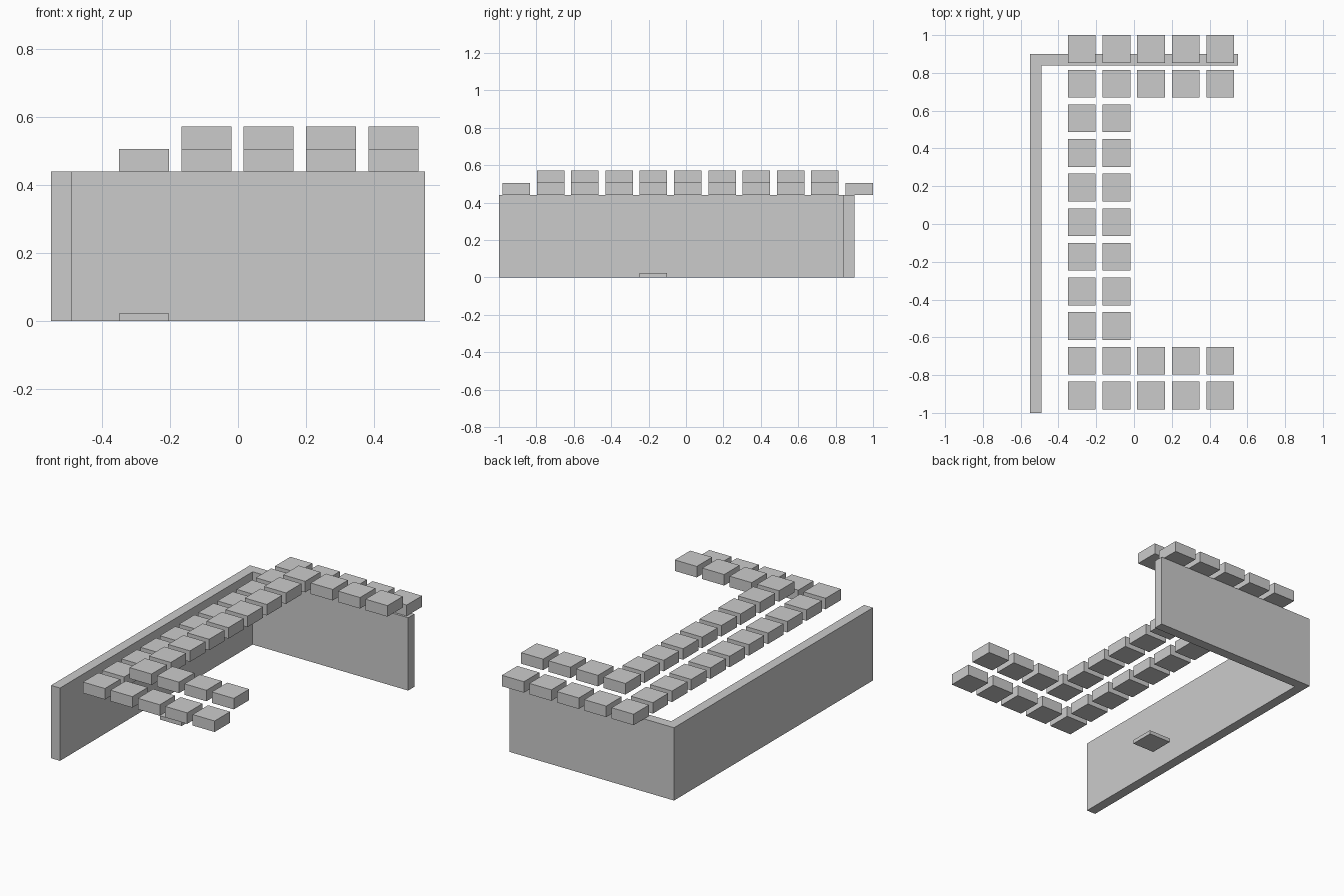
import bpy
import bmesh

if "Cube" in bpy.data.objects:
    bpy.data.objects.remove(bpy.data.objects["Cube"])

grey = bpy.data.materials.new("light_grey")
grey.diffuse_color = (0.6, 0.6, 0.6, 1)
grey.use_nodes = True
grey.node_tree.nodes["Principled BSDF"].inputs["Base Color"].default_value = grey.diffuse_color


def finish(name, bm):
    mesh = bpy.data.meshes.new(name)
    bmesh.ops.recalc_face_normals(bm, faces=bm.faces)
    bm.to_mesh(mesh)
    bm.free()
    mesh.materials.append(grey)
    obj = bpy.data.objects.new(name, mesh)
    bpy.context.collection.objects.link(obj)
    return obj


def prism(name, outline, z0, z1):
    """Extrude a flat outline upwards from z0 to z1."""
    bm = bmesh.new()
    face = bm.faces.new([bm.verts.new((x, y, z0)) for x, y in outline])
    top = bmesh.ops.extrude_face_region(bm, geom=[face])["geom"]
    verts = [v for v in top if isinstance(v, bmesh.types.BMVert)]
    bmesh.ops.translate(bm, vec=(0, 0, z1 - z0), verts=verts)
    return finish(name, bm)


WALL_TOP, BLOCK_H, SIZE, PITCH = 0.44, 0.0665, 0.147, 0.1834
X0, Y0 = -0.35, -0.981
COLS, ROWS = 5, 11


def block(name, col, row, z0, height):
    x, y = X0 + col * PITCH, Y0 + row * PITCH
    return prism(name, [(x, y), (x + SIZE, y), (x + SIZE, y + SIZE), (x, y + SIZE)],
                 z0, z0 + height)


# L-shaped wall along the left and the back
prism("corner_wall", [(-0.55, -1), (-0.49, -1), (-0.49, 0.84), (0.55, 0.84),
                      (0.55, 0.9), (-0.55, 0.9)], 0, WALL_TOP)

# U-shaped double line of blocks: low outer line, raised inner line
for row in range(ROWS):
    for col in range(COLS):
        outer = col == 0 or row in (0, ROWS - 1)
        inner = not outer and (col == 1 or row in (1, ROWS - 2))
        if outer:
            block("outer_block", col, row, WALL_TOP, BLOCK_H)
        elif inner:
            block("inner_block", col, row, WALL_TOP + BLOCK_H, BLOCK_H)

# Thin tile on the floor
block("floor_tile", 0, 4, 0, 0.023)
